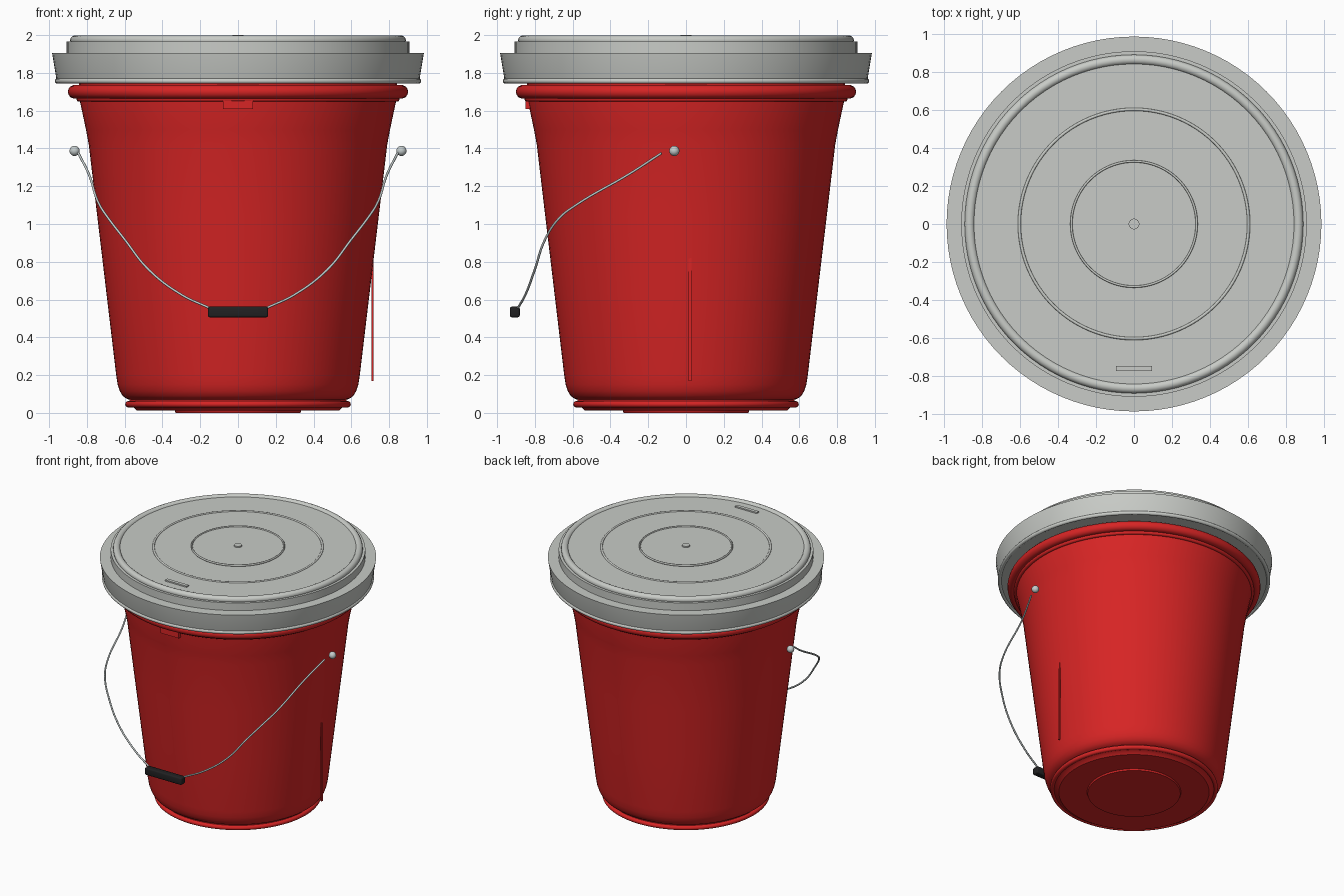
import bpy, bmesh, math
from mathutils import Vector

if "Cube" in bpy.data.objects:
    bpy.data.objects.remove(bpy.data.objects["Cube"])


def material(name, rgb):
    m = bpy.data.materials.new(name)
    m.diffuse_color = (*rgb, 1)
    m.use_nodes = True
    m.node_tree.nodes["Principled BSDF"].inputs["Base Color"].default_value = m.diffuse_color
    return m


RED = material("bucket red", (0.68, 0.018, 0.018))
GREY = material("lid grey", (0.58, 0.60, 0.57))
STEEL = material("wire steel", (0.55, 0.60, 0.60))
BLACK = material("grip black", (0.015, 0.015, 0.016))


def smooth(ob, angle=35):
    bpy.ops.object.select_all(action='DESELECT')
    ob.select_set(True)
    bpy.context.view_layer.objects.active = ob
    bpy.ops.object.shade_smooth_by_angle(angle=math.radians(angle))


def finish(bm, name, mat):
    bmesh.ops.recalc_face_normals(bm, faces=bm.faces)
    me = bpy.data.meshes.new(name)
    bm.to_mesh(me)
    bm.free()
    ob = bpy.data.objects.new(name, me)
    bpy.context.collection.objects.link(ob)
    me.materials.append(mat)
    smooth(ob)
    return ob


def lathe(name, mat, profile, seg=96):
    """Revolve (radius, z) points round z; radius 0 closes an end."""
    bm = bmesh.new()
    rings = []
    for r, z in profile:
        if r == 0:
            rings.append([bm.verts.new((0, 0, z))] * seg)
        else:
            rings.append([bm.verts.new((r * math.cos(2 * math.pi * i / seg),
                                        r * math.sin(2 * math.pi * i / seg), z)) for i in range(seg)])
    for a, b in zip(rings, rings[1:]):
        for i in range(seg):
            j = (i + 1) % seg
            bm.faces.new(list(dict.fromkeys((a[i], a[j], b[j], b[i]))))
    return finish(bm, name, mat)


def ring(name, mat, radius, z, minor, height=None):
    """Torus with an optional different vertical half height."""
    h = height or minor
    n = 14
    prof = [(radius + minor * math.cos(2 * math.pi * k / n), z + h * math.sin(2 * math.pi * k / n))
            for k in range(n + 1)]
    ob = lathe(name, mat, prof)
    bm = bmesh.new()
    bm.from_mesh(ob.data)
    bmesh.ops.remove_doubles(bm, verts=bm.verts, dist=1e-5)
    bmesh.ops.recalc_face_normals(bm, faces=bm.faces)
    bm.to_mesh(ob.data)
    bm.free()
    smooth(ob)
    return ob


def box(name, mat, lo, hi, bevel=0.0):
    bm = bmesh.new()
    bmesh.ops.create_cube(bm, size=1)
    for v in bm.verts:
        v.co = Vector([lo[k] + (v.co[k] + 0.5) * (hi[k] - lo[k]) for k in range(3)])
    if bevel:
        bmesh.ops.bevel(bm, geom=bm.edges[:], offset=bevel, segments=3, profile=0.5, affect='EDGES')
    return finish(bm, name, mat)


# Bucket wall and base
lathe("bucket_body", RED, [
    (0, 0.012), (0.535, 0.012), (0.555, 0.03), (0.575, 0.035), (0.575, 0.07), (0.592, 0.076),
    (0.61, 0.09), (0.626, 0.115), (0.637, 0.15), (0.645, 0.20), (0.695, 0.62), (0.745, 1.04), (0.79, 1.42),
    (0.805, 1.50), (0.838, 1.655), (0.845, 1.78), (0, 1.78)])
ring("base_ring", RED, 0.58, 0.046, 0.017)
lathe("base_disc", RED, [(0, 0), (0.33, 0), (0.335, 0.013), (0, 0.013)])
ring("bucket_rim", RED, 0.865, 1.70, 0.036)
ring("rim_lower_bead", RED, 0.84, 1.662, 0.015)

# Small moulded details on the bucket
box("front_tab", RED, (-0.08, -0.85, 1.61), (0.08, -0.81, 1.66))
box("side_seam", RED, (0.707, 0.013, 0.17), (0.718, 0.03, 0.85))

# Lid with sloped skirt and stepped top
lathe("lid", GREY, [
    (0, 1.75), (0.955, 1.75), (0.962, 1.77), (0.984, 1.905), (0.907, 1.905),
    (0.907, 1.965), (0.86, 1.965), (0.86, 1.984), (0, 1.984)])
ring("lid_skirt_bead", GREY, 0.956, 1.757, 0.014)
ring("lid_top_bead", GREY, 0.863, 1.972, 0.026)
ring("lid_outer_ring", GREY, 0.602, 1.984, 0.008, 0.007)
ring("lid_inner_ring", GREY, 0.329, 1.99, 0.006, 0.008)
lathe("lid_centre_disc", GREY, [(0.33, 1.98), (0.33, 1.99), (0, 1.99)])
lathe("lid_centre_button", GREY, [(0.028, 1.985), (0.028, 2.0), (0, 2.0)], 32)
box("lid_slot", GREY, (-0.094, -0.772, 1.98), (0.094, -0.745, 1.994))

# Wire handle halves and their end knobs
PATH = [(0.845, -0.13, 1.375), (0.79, -0.30, 1.265), (0.735, -0.575, 1.105), (0.69, -0.667, 1.035),
        (0.60, -0.746, 0.918), (0.475, -0.80, 0.76), (0.30, -0.85, 0.626), (0.15, -0.89, 0.555)]
for side, sx in (("left", -1), ("right", 1)):
    cu = bpy.data.curves.new("handle_wire_" + side, 'CURVE')
    cu.dimensions = '3D'
    cu.bevel_depth = 0.0065
    cu.bevel_resolution = 2
    cu.resolution_u = 8
    cu.use_fill_caps = True
    sp = cu.splines.new('BEZIER')
    sp.bezier_points.add(len(PATH) - 1)
    for p, (x, y, z) in zip(sp.bezier_points, PATH):
        p.co = (sx * x, y, z)
        p.handle_left_type = p.handle_right_type = 'AUTO'
    cu.materials.append(STEEL)
    bpy.context.collection.objects.link(bpy.data.objects.new("handle_wire_" + side, cu))

    bm = bmesh.new()
    bmesh.ops.create_uvsphere(bm, u_segments=24, v_segments=14, radius=0.027)
    knob = finish(bm, "handle_knob_" + side, STEEL)
    knob.location = (sx * 0.865, -0.062, 1.387)

# Grip
box("handle_grip", BLACK, (-0.16, -0.933, 0.506), (0.16, -0.88, 0.562), 0.01)
